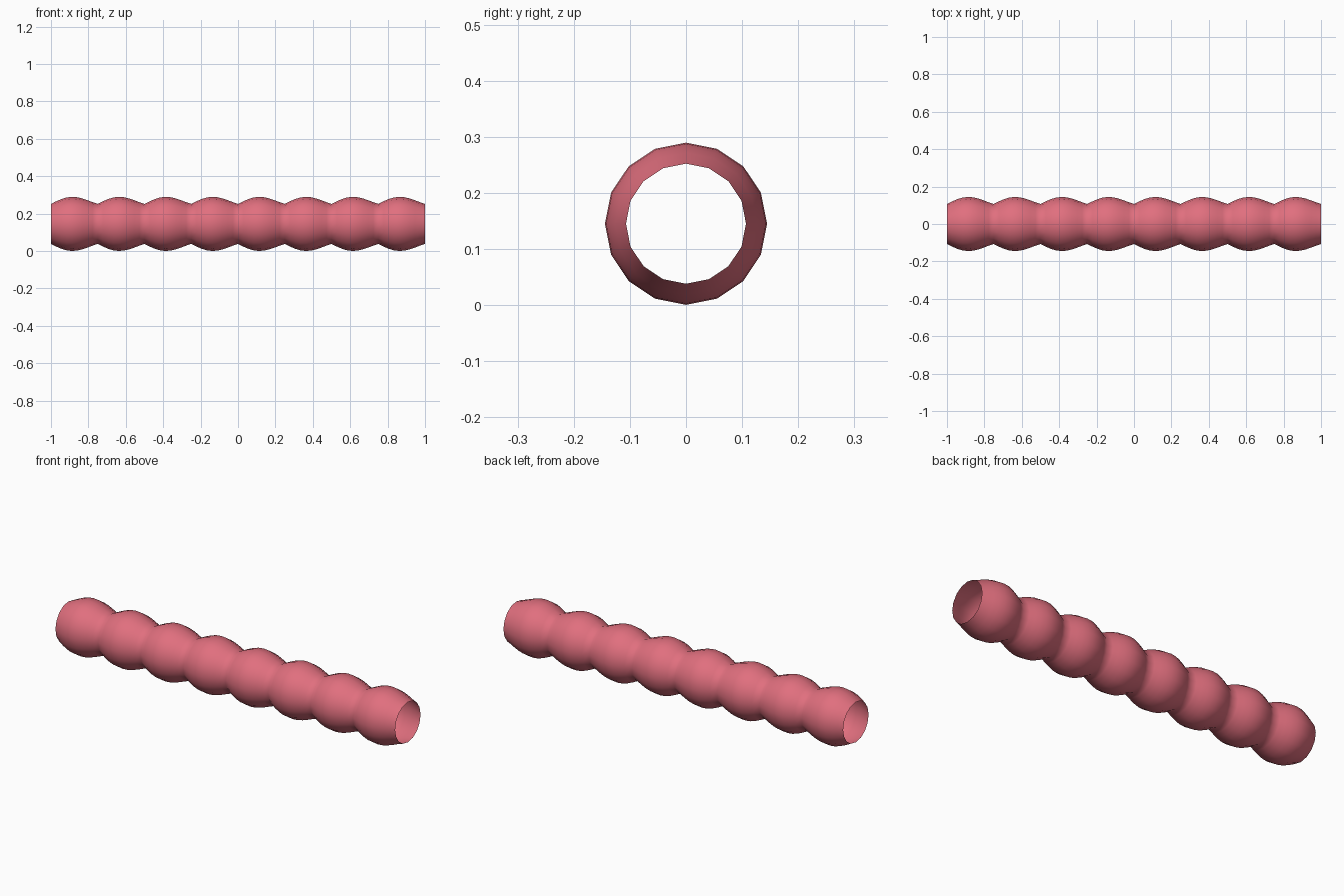
import bpy, bmesh, math

if "Cube" in bpy.data.objects:
    bpy.data.objects.remove(bpy.data.objects["Cube"])

SIDES, SEGMENTS, PITCH, CENTRE_Z = 16, 8, 0.25, 0.1450

# One bulge of the tube: (offset along x, radius)
bulge = [(0, .107), (.028, .121), (.056, .133), (.084, .1415), (.112, .1445),
         (.14, .1425), (.168, .136), (.196, .1265), (.223, .116)]
profile = [(-1 + i * PITCH + x, r) for i in range(SEGMENTS) for x, r in bulge]
profile.append((1, .107))

# Open tube made by joining rings along x
bm = bmesh.new()
rings = []
for x, r in profile:
    rings.append([bm.verts.new((x, r * math.sin(2 * math.pi * k / SIDES),
                                CENTRE_Z + r * math.cos(2 * math.pi * k / SIDES)))
                  for k in range(SIDES)])
for a, b in zip(rings, rings[1:]):
    for k in range(SIDES):
        n = (k + 1) % SIDES
        bm.faces.new((a[k], a[n], b[n], b[k]))
bm.normal_update()
f = bm.faces[:][0]
c = f.calc_center_median()
if f.normal.y * c.y + f.normal.z * (c.z - CENTRE_Z) < 0:
    bmesh.ops.reverse_faces(bm, faces=bm.faces[:])
for f in bm.faces:
    f.smooth = True

mesh = bpy.data.meshes.new("bulged_tube")
bm.to_mesh(mesh)
bm.free()
tube = bpy.data.objects.new("bulged_tube", mesh)
bpy.context.collection.objects.link(tube)

# Rose colour
mat = bpy.data.materials.new("rose")
mat.diffuse_color = (0.75, 0.16, 0.21, 1)
mat.use_nodes = True
mat.node_tree.nodes["Principled BSDF"].inputs["Base Color"].default_value = mat.diffuse_color
mesh.materials.append(mat)
